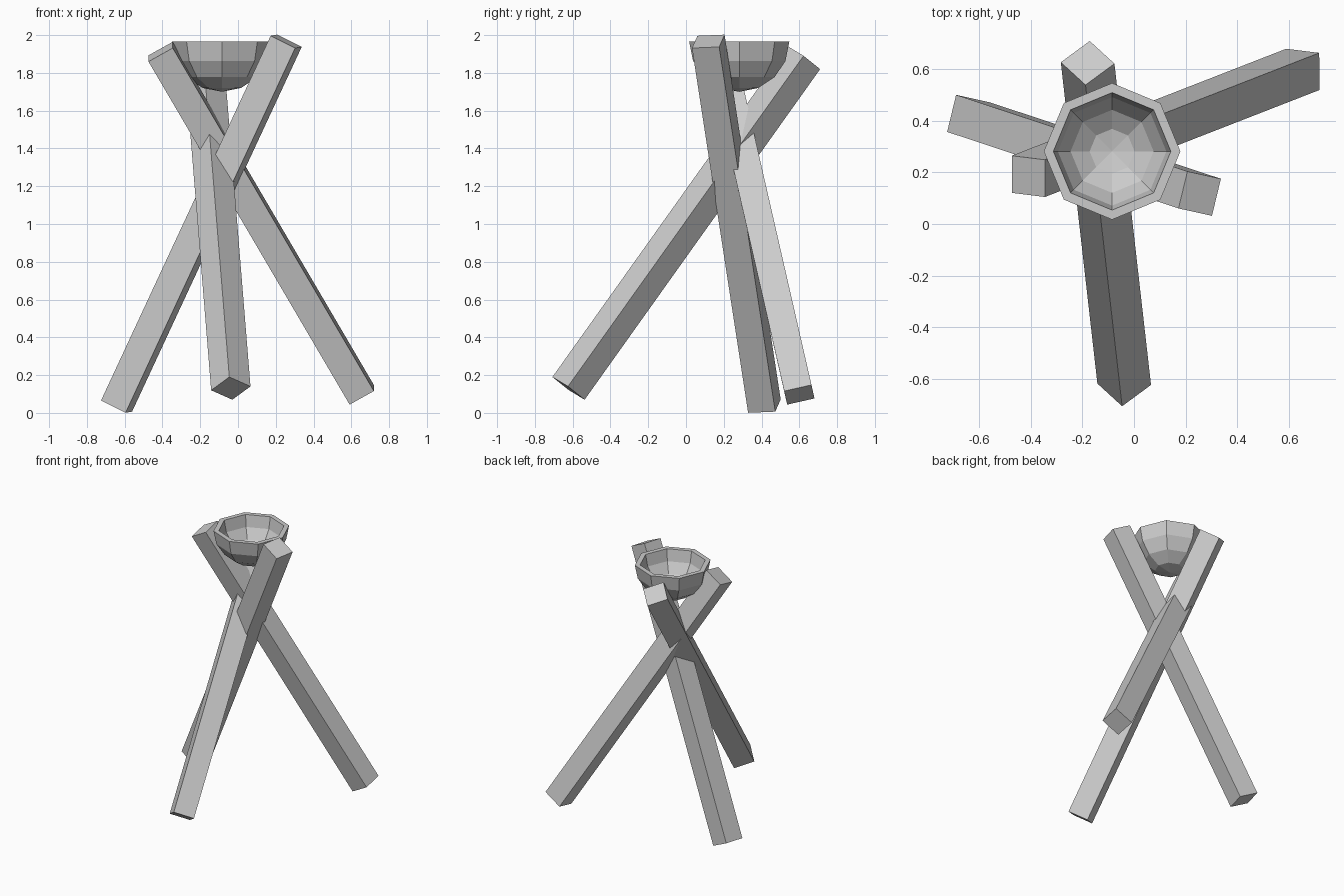
import bpy, bmesh
from math import cos, sin, pi
from mathutils import Vector, Matrix

if "Cube" in bpy.data.objects:
    bpy.data.objects.remove(bpy.data.objects["Cube"])


def finish(name, bm):
    bmesh.ops.recalc_face_normals(bm, faces=bm.faces)
    mesh = bpy.data.meshes.new(name)
    bm.to_mesh(mesh)
    bm.free()
    obj = bpy.data.objects.new(name, mesh)
    bpy.context.collection.objects.link(obj)
    return obj


def beam(name, bottom, top, edge, side=0.148):
    """Square beam between two end centres; edge is one side direction."""
    a, b = Vector(bottom), Vector(top)
    axis = (b - a).normalized()
    u = Vector(edge)
    u = (u - axis * u.dot(axis)).normalized()
    v = axis.cross(u)
    rot = Matrix((u, v, axis)).transposed().to_4x4()
    bm = bmesh.new()
    bmesh.ops.create_cube(bm, size=1)
    bmesh.ops.scale(bm, vec=(side, side, (b - a).length), verts=bm.verts)
    bmesh.ops.transform(bm, matrix=Matrix.Translation((a + b) / 2) @ rot, verts=bm.verts)
    return finish(name, bm)


# Three crossed legs
beam("front_leg", (-0.038, -0.622, 0.13), (-0.18, 0.625, 1.88), (0.11, 0.08, -0.05))
beam("left_leg", (-0.643, 0.415, 0.036), (0.255, 0.118, 1.967), (0.035, 0.145, 0.006))
beam("right_leg", (0.655, 0.6, 0.096), (-0.41, 0.185, 1.912), (0.0, 0.145, 0.032))

# Eight-sided hemispherical bowl: outer and inner profile spun round
R_OUT, R_IN, STEPS = 0.265, 0.228, 4
angles = [i * pi / 2 / STEPS for i in range(STEPS + 1)]
profile = [(R_OUT * cos(t), -R_OUT * sin(t)) for t in reversed(angles)]
profile += [(R_IN * cos(t), -R_IN * sin(t)) for t in angles]
bm = bmesh.new()
pts = [bm.verts.new((r, 0, z)) for r, z in profile]
edges = [bm.edges.new(p) for p in zip(pts, pts[1:])]
bmesh.ops.spin(bm, geom=pts + edges, cent=(0, 0, 0), axis=(0, 0, 1),
               angle=2 * pi, steps=8, use_duplicate=False)
bmesh.ops.remove_doubles(bm, verts=bm.verts, dist=0.0005)
bowl = finish("bowl", bm)
bowl.location = (-0.085, 0.282, 1.965)
